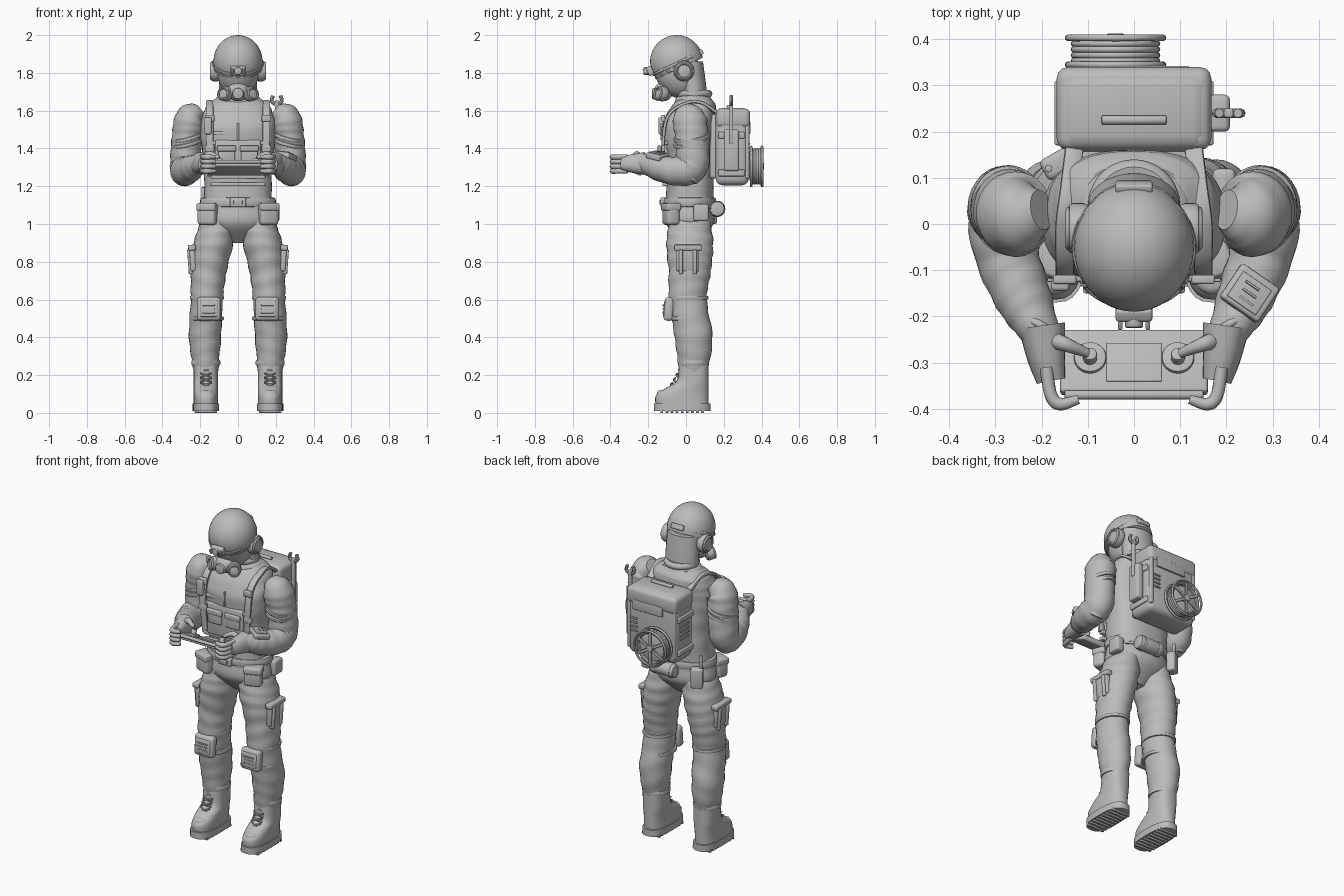
import bpy, bmesh
from math import sin, cos, pi, radians, copysign
from mathutils import Vector, Matrix, Euler

cube = bpy.data.objects.get("Cube")
if cube:
    bpy.data.objects.remove(cube)

grey = bpy.data.materials.new("matte_grey")
grey.use_nodes = True
shade = (.5, .5, .5, 1)
grey.diffuse_color = shade
grey.node_tree.nodes["Principled BSDF"].inputs["Base Color"].default_value = shade

level, along_x, along_y = (0, 0, 0), (0, 90, 0), (90, 0, 0)


def finish(name, bm, matrix=Matrix(), mirror=False):
    """Bake the placement into the mesh, smooth it and optionally mirror it across x."""
    bm.transform(matrix)
    bmesh.ops.recalc_face_normals(bm, faces=bm.faces)
    mesh = bpy.data.meshes.new(name)
    bm.to_mesh(mesh)
    bm.free()
    mesh.materials.append(grey)
    mesh.shade_smooth()
    mesh.set_sharp_from_angle(angle=radians(40))
    obj = bpy.data.objects.new(name, mesh)
    bpy.context.collection.objects.link(obj)
    if mirror:
        obj.modifiers.new("mirror", 'MIRROR').use_mirror_merge = False


def place(centre, turn):
    rotation = Euler([radians(angle) for angle in turn]).to_matrix().to_4x4()
    return Matrix.Translation(centre) @ rotation


def box(name, centre, size, turn=level, soft=.25, mirror=False):
    """Box whose edges are rounded in proportion to its thinnest side."""
    bm = bmesh.new()
    bmesh.ops.create_cube(bm, size=1, matrix=Matrix.Diagonal((*size, 1)))
    bmesh.ops.bevel(bm, geom=bm.edges[:], offset=min(size) * soft, segments=3, profile=.5, affect='EDGES')
    finish(name, bm, place(centre, turn), mirror)


def disc(name, centre, radius, depth, turn=level, oval=1, taper=1, mirror=False):
    """Round or oval drum with softened rims."""
    bm = bmesh.new()
    bmesh.ops.create_cone(bm, cap_ends=True, segments=40, radius1=radius, radius2=radius * taper,
                          depth=depth, matrix=Matrix.Diagonal((1, oval, 1, 1)))
    rims = {edge for face in bm.faces if len(face.verts) > 4 for edge in face.edges}
    bmesh.ops.bevel(bm, geom=list(rims), offset=min(radius, depth) / 4, segments=2, profile=.5,
                    affect='EDGES')
    finish(name, bm, place(centre, turn), mirror)


def ball(name, centre, radii, turn=level, cut=-1):
    """Ellipsoid, optionally cut flat below a local height."""
    bm = bmesh.new()
    bmesh.ops.create_uvsphere(bm, u_segments=40, v_segments=24, radius=1,
                              matrix=Matrix.Diagonal((*radii, 1)))
    geometry = bm.verts[:] + bm.edges[:] + bm.faces[:]
    bmesh.ops.bisect_plane(bm, geom=geometry, plane_co=(0, 0, cut), plane_no=(0, 0, 1), clear_inner=True)
    finish(name, bm, place(centre, turn))


def skin(bm, rings, closed=False):
    rows = [[bm.verts.new(point) for point in ring] for ring in rings]
    pairs = list(zip(rows, rows[1:]))
    if closed:
        pairs.append((rows[-1], rows[0]))
    else:
        bm.faces.new(rows[0])
        bm.faces.new(rows[-1])
    for low, high in pairs:
        for i in range(len(low)):
            bm.faces.new((low[i - 1], low[i], high[i], high[i - 1]))


def ring(name, centre, radius, thick, turn=level, mirror=False):
    bm = bmesh.new()
    angles = [pi * i / 18 for i in range(36)]
    skin(bm, [[Vector(((radius + thick * cos(b)) * cos(a), (radius + thick * cos(b)) * sin(a),
                       thick * sin(b))) for b in angles[::4]] for a in angles], closed=True)
    finish(name, bm, place(centre, turn), mirror)


def loft(name, keys, depth=1, fold=0, upright=False, square=1, sides=28, mirror=False):
    """Skin smoothly joined sections; a key is x, y, z, half width and optional half depth."""
    keys = [Vector(key if len(key) == 5 else (*key, key[-1] * depth)) for key in keys]
    ends = [keys[0] * 2 - keys[1]] + keys + [keys[-1] * 2 - keys[-2]]
    path, steps = [], 8
    for a, b, c, d in zip(ends, ends[1:], ends[2:], ends[3:]):
        for i in range(steps):
            t = i / steps
            path.append((b * 2 + (c - a) * t + (a * 2 - b * 5 + c * 4 - d) * t**2
                         + (b * 3 - a - c * 3 + d) * t**3) / 2)
    path.append(keys[-1])
    rings, up = [], Vector((0, 0, 1))
    for i, key in enumerate(path):
        ahead = Vector((path[min(i + 1, len(path) - 1)] - path[max(i - 1, 0)])[:3])
        aim = up.rotation_difference(up if upright else ahead.normalized())
        row = []
        for k in range(sides):
            a = 2 * pi * k / sides
            swell = 1 + fold * sin(i * 1.5 + 2 * sin(a + i / 5))
            x, y = (copysign(abs(f)**square, f) * swell for f in (cos(a), sin(a)))
            row.append(Vector(key[:3]) + aim @ Vector((x * key[3], y * key[4], 0)))
        rings.append(row)
    bm = bmesh.new()
    skin(bm, rings)
    finish(name, bm, mirror=mirror)


# Body: trunk, hips, collar and neck
loft("jacket", [(0, .02, 1.08, .18), (0, .02, 1.3, .18), (0, .01, 1.5, .2), (0, .04, 1.62, .17),
                (0, .05, 1.67, .11)], depth=.7, fold=.01, upright=True, square=.8, sides=40)
loft("hips", [(0, .02, .9, .05), (0, .02, 1, .19), (0, .02, 1.1, .19)], depth=.66, upright=True)
disc("collar", (0, .04, 1.64), .13, .08, oval=.8, taper=.9)
loft("neck", [(0, .04, 1.6, .1), (0, .04, 1.7, .1), (0, .02, 1.86, .1)], depth=.7, upright=True)
ring("neck_seam", (0, .04, 1.69), .08, .02)

# Head, helmet and breathing mask
pitch, lamp = (25, 0, 0), Vector((0, -.19, 1.81))
ball("head", (0, -.045, 1.81), (.11, .12, .15), pitch)
ball("helmet", (0, -.05, 1.86), (.13, .14, .14), pitch, cut=-.04)
disc("helmet_band", (0, -.05, 1.85), .135, .015, pitch, oval=1.05)
disc("helmet_brim", (0, -.04, 1.83), .13, .01, pitch, oval=1.05)
box("lamp_mount", lamp, (.08, .03, .05), pitch)
disc("lamp", lamp + Vector((0, -.02, 0)), .02, .03, along_y)
box("lamp_clip", lamp + Vector((.03, -.02, 0)), (.01, .03, .03), pitch, mirror=True)
box("helmet_rear_clip", (0, .08, 1.91), (.08, .02, .03), pitch)
disc("ear_cup", (.12, -.01, 1.81), .055, .045, along_x, mirror=True)
ring("ear_cup_rim", (.14, -.01, 1.81), .04, .008, along_x, mirror=True)
ball("mask_muzzle", (0, -.12, 1.7), (.06, .05, .05))
disc("mask_valve", (0, -.16, 1.69), .03, .04, along_y)
filter_turn = (80, 0, 35)
disc("mask_filter", (.065, -.13, 1.69), .04, .045, filter_turn, mirror=True)
ring("filter_rim", (.08, -.15, 1.69), .03, .006, filter_turn, mirror=True)

# Arms, from wrist to shoulder
loft("sleeve", [(.2, -.24, 1.33, .04), (.24, -.16, 1.3, .06), (.28, -.05, 1.28, .07), (.28, .03, 1.31, .08),
                (.27, .03, 1.46, .08), (.25, .02, 1.56, .08), (.2, .03, 1.6, .04)],
     depth=1.1, fold=.025, mirror=True)
for height in (1.43, 1.46):
    disc("arm_band", (.27, .03, height), .085, .02, (8, 14, 0), oval=1.15, mirror=True)
disc("elbow_pad", (.29, .03, 1.26), .055, .05, (-40, 0, 0), taper=.8, mirror=True)
tilt, panel = (-12, 6, -35), Vector((.25, -.15, 1.36))
box("wrist_panel", panel, (.1, .09, .03), tilt)
box("panel_screen", panel + Vector((0, 0, .016)), (.075, .065, .008), tilt)
for i in range(-1, 2):
    box("panel_line", panel + Vector((i / 150, i / 60, .021)), (.035, .005, .006), tilt)

# Gloved hands gripping the controller
loft("glove", [(.2, -.22, 1.32, .05), (.19, -.29, 1.32, .04), (.18, -.34, 1.32, .03)],
     depth=1.2, square=.85, mirror=True)
ring("glove_cuff", (.2, -.22, 1.32), .047, .009, (90, 0, 28), mirror=True)
for i in range(4):
    z = 1.28 + i / 40
    loft("finger", [(.19, -.31, z, .014), (.18, -.37, z, .014), (.16, -.39, z, .014), (.12, -.38, z, .01)],
         sides=12, mirror=True)
loft("thumb", [(.18, -.25, 1.34, .02), (.15, -.26, 1.37, .016), (.1, -.28, 1.35, .01)], sides=12, mirror=True)

# Controller, tilted up at its far edge
lean = (-22, 0, 0)
box("controller", (0, -.3, 1.295), (.32, .145, .03), lean)
box("controller_screen", (0, -.3, 1.31), (.12, .09, .01), lean)
disc("front_bar", (0, -.37, 1.33), .01, .3, along_x)
disc("joystick_base", (.095, -.29, 1.31), .035, .015, lean, mirror=True)
disc("joystick", (.095, -.29, 1.32), .015, .05, lean, mirror=True)

# Chest harness and pouches
loft("shoulder_strap", [(.14, -.11, 1.25, .02), (.15, -.12, 1.45, .02), (.15, -.09, 1.58, .02),
                        (.15, 0, 1.64, .02), (.14, .08, 1.64, .02), (.13, .16, 1.59, .02)],
     depth=.45, square=.5, sides=12, mirror=True)
for height in (1.4, 1.56):
    box("strap_buckle", (.15, -.12, height), (.05, .02, .035), mirror=True)
box("shoulder_radio", (-.16, -.13, 1.52), (.04, .03, .09))
box("chest_panel", (0, -.11, 1.35), (.24, .04, .19))
for height in (1.21, 1.25, 1.43):
    box("chest_strap", (0, -.11, height), (.29, .03, .02))
box("chest_pouch", (.06, -.13, 1.37), (.09, .03, .08), mirror=True)
box("pouch_flap", (.06, -.14, 1.4), (.1, .02, .03), mirror=True)
box("jacket_zip", (0, -.125, 1.49), (.01, .02, .09))
box("chest_tag", (-.08, -.11, 1.48), (.1, .03, .02))

# Belt and everything hung on it
waist = 1.115
disc("belt", (0, .02, waist), .2, .05, oval=.7)
box("buckle", (0, -.12, waist), (.085, .03, .05))
box("buckle_plate", (0, -.135, waist), (.045, .01, .025))
outward = (0, 0, 20)
box("front_pouch", (.16, -.08, 1.05), (.1, .07, .11), outward, mirror=True)
box("front_pouch_flap", (.16, -.08, 1.09), (.105, .08, .04), outward, mirror=True)
roll = Vector((.03, .165, 1.08))
disc("rear_roll", roll, .04, .16, along_x)
for side in (-1, 1):
    disc("roll_strap", roll + Vector((side / 20, 0, 0)), .043, .02, along_x)
box("hip_radio", (-.165, .13, 1.06), (.07, .05, .12), (0, 0, 30))
disc("radio_aerial", (-.185, .12, 1.15), .008, .09)
box("hip_pouch", (.195, .08, 1.06), (.05, .08, .09))

# Trousers, knee pads and thigh pockets
loft("trouser_leg", [(.17, .04, .22, .065), (.175, .04, .4, .085), (.165, .01, .6, .085), (.155, .02, .75, .095),
                     (.13, .02, .9, .105), (.1, .02, 1.03, .09)],
     depth=1.18, fold=.025, upright=True, mirror=True)
for height in (.5, .61):
    disc("knee_strap", (.165, .015, height), .09, .02, oval=1.15, mirror=True)
disc("ankle_band", (.17, .04, .265), .077, .03, oval=1.05, mirror=True)
knee, slope = Vector((.155, -.09, .55)), (-5, 0, 0)
box("knee_pad", knee, (.125, .05, .125), slope, soft=.35, mirror=True)
box("knee_cap", knee + Vector((0, -.017, 0)), (.095, .025, .085), slope, mirror=True)
for i in range(-1, 2):
    box("knee_rib", knee + Vector((0, -.03, i / 50)), (.065, .01, .007), slope, mirror=True)
thigh, splay = Vector((.24, .01, .82)), (0, 4, 0)
box("thigh_pocket", thigh, (.03, .12, .14), splay, mirror=True)
box("pocket_flap", thigh + Vector((.004, 0, .055)), (.04, .145, .03), splay, mirror=True)
for side in (-1, 1):
    box("pocket_strap", thigh + Vector((.01, side / 27, -.02)), (.03, .02, .13), splay, mirror=True)

# Boots: every section shares the same heel line
foot, heel = .17, .12
loft("boot", [(foot, heel - reach, z, .065, reach) for z, reach in
              ((.03, .14), (.09, .14), (.13, .115), (.17, .085), (.26, .078))],
     upright=True, square=.8, mirror=True)
loft("sole", [(foot, -.02, z, .07, .15) for z in (.01, .05)], upright=True, square=.75, mirror=True)
for i in range(-4, 5):
    box("tread", (foot, i * .027 - .02, .008), (.12, .015, .016), mirror=True)
disc("toe_cap", (foot, -.11, .09), .05, .06, taper=.8, mirror=True)
for i in range(4):
    z, y = .14 + i / 40, i / 70 - .08
    for side in (-.03, .03):
        loft("lace", [(foot - side, y + .01, z, .005), (foot, y, z + .01, .005),
                      (foot + side, y + .01, z + .02, .005)], sides=6, mirror=True)

# Backpack
box("pack", (0, .245, 1.41), (.325, .175, .41), soft=.2)
box("pack_back_pad", (0, .155, 1.41), (.25, .06, .34))
box("pack_lid", (0, .25, 1.56), (.335, .18, .1))
disc("pack_handle", (0, .225, 1.62), .01, .14, along_x)
for height in (1.27, 1.47):
    box("pack_side_rib", (.16, .24, height), (.025, .14, .035), mirror=True)
box("pack_corner_rail", (.15, .325, 1.39), (.02, .02, .3), mirror=True)
box("pack_label", (.02, .335, 1.51), (.2, .015, .06))
for i in range(4):
    z = 1.35 + i / 40
    box("pack_vent", (.115, .335, z), (.045, .01, .01))
    box("side_vent", (-.165, .25, z), (.01, .08, .01))

# Spanner in its side holder
spanner = Vector((.205, .24, 1.54))
box("spanner_holder", (.185, .24, 1.39), (.045, .08, .22))
box("spanner_handle", spanner, (.02, .02, .23))
for side in (-1, 1):
    loft("spanner_jaw", [spanner + Vector((side * out, 0, rise)) for out, rise in
                         ((0, .09), (.026, .11), (.02, .14))] and
         [(*(spanner + Vector((side * out, 0, rise))), .01) for out, rise in
          ((0, .09), (.026, .11), (.02, .14))], sides=8)

# Cable reel on the back
hub = Vector((-.04, 0, 1.305))
for y in (.345, .403):
    ring("reel_rim", hub + Vector((0, y, 0)), .103, .007, along_y)
disc("reel_drum", hub + Vector((0, .36, 0)), .085, .05, along_y)
for i in range(4):
    ring("cable_turn", hub + Vector((0, .353 + i / 80, 0)), .09, .007, along_y)
disc("reel_hub", hub + Vector((0, .385, 0)), .02, .055, along_y)
for angle in range(0, 360, 60):
    spoke = Matrix.Rotation(radians(angle), 3, 'Y') @ Vector((0, .4, .06))
    box("reel_spoke", hub + spoke, (.016, .01, .09), (0, angle, 0))
